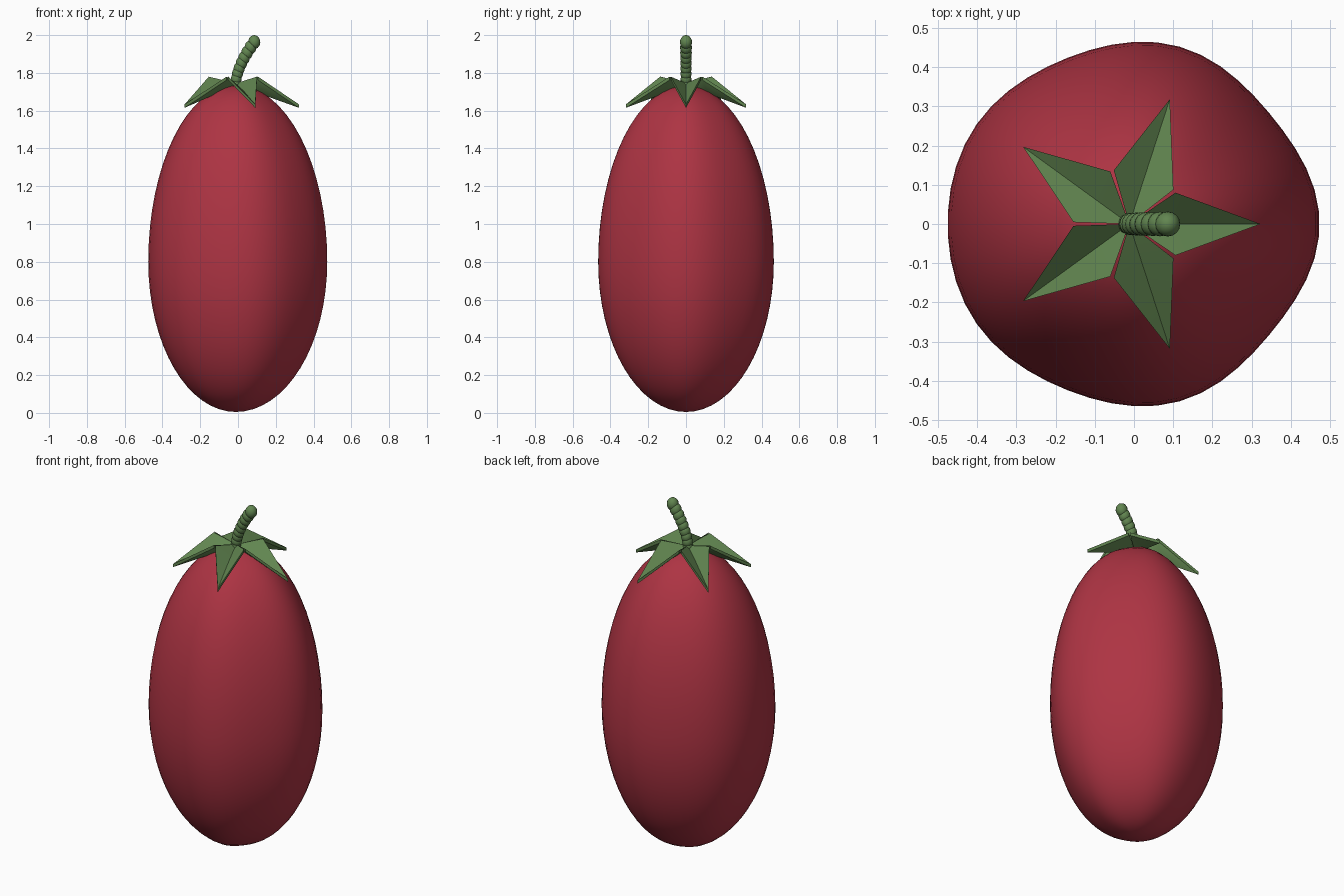
import bpy, bmesh, math
from math import sin, cos, pi, radians
from mathutils import Matrix, Vector

cube = bpy.data.objects.get("Cube")
if cube:
    bpy.data.objects.remove(cube)


def material(name, rgb):
    m = bpy.data.materials.new(name)
    m.use_nodes = True
    m.diffuse_color = (*rgb, 1)
    m.node_tree.nodes["Principled BSDF"].inputs["Base Color"].default_value = (*rgb, 1)
    return m


RED = material("ripe red", (0.42, 0.034, 0.056))
GREEN = material("leaf green", (0.12, 0.235, 0.08))
AXIS_X = -0.012  # fruit axis, slightly left of the bounding box centre


def add_object(name, bm, mat, angle=180):
    bmesh.ops.recalc_face_normals(bm, faces=bm.faces)
    mesh = bpy.data.meshes.new(name)
    bm.to_mesh(mesh)
    bm.free()
    mesh.materials.append(mat)
    ob = bpy.data.objects.new(name, mesh)
    bpy.context.collection.objects.link(ob)
    bpy.ops.object.select_all(action='DESELECT')
    ob.select_set(True)
    bpy.context.view_layer.objects.active = ob
    bpy.ops.object.shade_smooth_by_angle(angle=radians(angle))
    return ob


# Fruit: an egg with five gentle lobes
def lobe_radius(a):
    return (0.464 - 0.008 * cos(a) + 0.005 * cos(2 * a)
            + 0.006 * cos(4 * a) + 0.007 * cos(5 * a))


bm = bmesh.new()
bmesh.ops.create_uvsphere(bm, u_segments=50, v_segments=32, radius=1)
for v in bm.verts:
    flat = math.hypot(v.co.x, v.co.y)
    r = lobe_radius(math.atan2(v.co.y, v.co.x)) * flat
    a = math.atan2(v.co.y, v.co.x)
    height = 0.935 if v.co.z > 0 else 0.795
    v.co = Vector((r * cos(a) + AXIS_X * (1 - flat), r * sin(a), 0.8 + height * v.co.z))
add_object("fruit", bm, RED)

# Sepals: five folded leaves around the stem, creased down the middle
for i in range(5):
    bm = bmesh.new()
    base, middle, tip, left, right = [bm.verts.new(p) for p in (
        (0, 0, 1.745), (0.12, 0, 1.71), (0.335, 0, 1.633),
        (0.118, 0.08, 1.78), (0.118, -0.08, 1.78))]
    for tri in ((base, middle, left), (middle, tip, left),
                (base, right, middle), (middle, right, tip)):
        bm.faces.new(tri)
    # give the leaf a thin underside
    top = list(bm.faces)
    under = bmesh.ops.extrude_face_region(bm, geom=top, use_keep_orig=True)["geom"]
    for v in under:
        if isinstance(v, bmesh.types.BMVert):
            v.co.z -= 0.018
    bm.transform(Matrix.Translation((AXIS_X, 0, 0)) @ Matrix.Rotation(i * 2 * pi / 5, 4, 'Z'))
    add_object(f"sepal_{i + 1}", bm, GREEN, 50)

# Stem: overlapping beads along a curve leaning to the side
bm = bmesh.new()
BEADS = 9
for i in range(BEADS):
    t = i / (BEADS - 1)
    place = Matrix.Translation((AXIS_X + 0.098 * t ** 1.7, 0, 1.74 + 0.223 * t))
    size = Matrix.Diagonal((0.028 + 0.004 * t, 0.028 + 0.004 * t, 0.033 + 0.004 * t, 1))
    bmesh.ops.create_uvsphere(bm, u_segments=16, v_segments=10, radius=1, matrix=place @ size)
add_object("stem", bm, GREEN)
